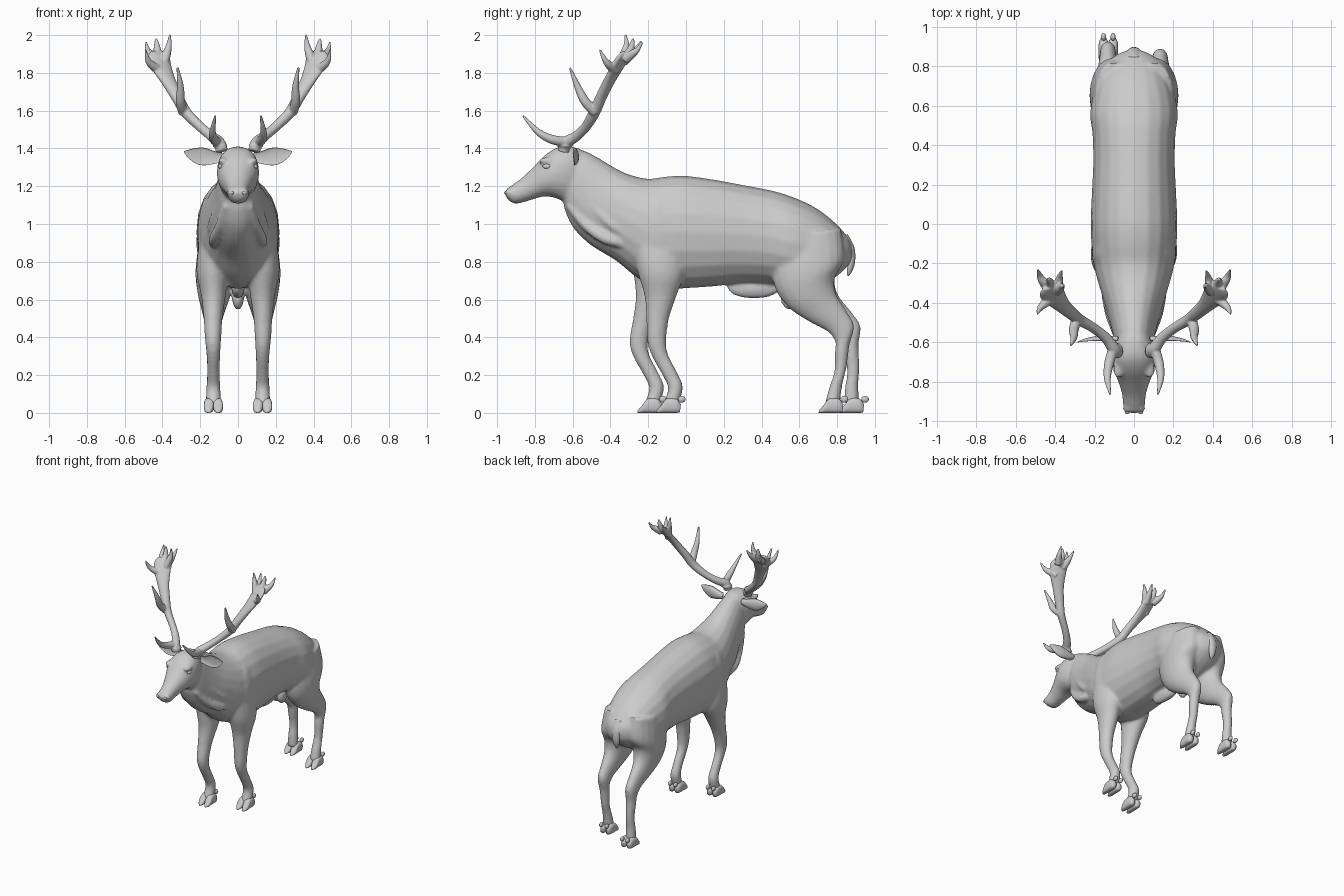
import bpy, bmesh, math
from mathutils import Vector, Matrix

N = 20


def spline(rows, n=5):
    """Catmull-Rom interpolation through tuples of numbers."""
    out = []
    for i in range(len(rows) - 1):
        a, b, c, d = (rows[min(max(i + k, 0), len(rows) - 1)] for k in (-1, 0, 1, 2))
        for j in range(n):
            t = j / n
            out.append([0.5 * (2 * q + (r - p) * t + (2 * p - 5 * q + 4 * r - s) * t * t
                               + (3 * q - p - 3 * r + s) * t ** 3)
                        for p, q, r, s in zip(a, b, c, d)])
    return out + [list(rows[-1])]


def skin(bm, rings):
    rings = [[bm.verts.new(p) for p in r] for r in rings]
    for a, b in zip(rings, rings[1:]):
        for i in range(N):
            j = (i + 1) % N
            bm.faces.new((a[i], a[j], b[j], b[i]))
    bm.faces.new(rings[0])
    bm.faces.new(rings[-1])


def power(v, p):
    return math.copysign(abs(v) ** p, v)


def loft(bm, rows, p=1.0):
    """Rows: y,z of one outline edge, y,z of the opposite edge, half width, x."""
    rings = []
    for ya, za, yb, zb, w, x in spline(rows):
        c = Vector((x, (ya + yb) / 2, (za + zb) / 2))
        u = Vector((max(w, .003), 0, 0))
        v = Vector((0, (ya - yb) / 2, (za - zb) / 2))
        rings.append([c + u * power(math.cos(2 * math.pi * i / N), p)
                      + v * power(math.sin(2 * math.pi * i / N), p) for i in range(N)])
    skin(bm, rings)


def tube(bm, rows, s=1, side=(1, -.5, 0), hollow=False):
    """Rows: x, y, z, radius along side, radius across; s mirrors x."""
    rows = spline(rows)
    pts = [Vector((s * r[0], r[1], r[2])) for r in rows]
    side = Vector((s * side[0], side[1], side[2]))
    rings = []
    for k, (c, r) in enumerate(zip(pts, rows)):
        t = (pts[min(k + 1, len(pts) - 1)] - pts[max(k - 1, 0)]).normalized()
        u = (side - t * side.dot(t)).normalized()
        v = t.cross(u)
        ring = []
        for i in range(N):
            a = 2 * math.pi * i / N
            q = v * math.sin(a) * max(r[4], .002)
            if hollow and q.y < 0:
                q *= -.4
            ring.append(c + u * math.cos(a) * max(r[3], .002) + q)
        rings.append(ring)
    skin(bm, rings)


def ball(bm, loc, size):
    m = Matrix.Translation(loc) @ Matrix.Diagonal((*size, 1))
    bmesh.ops.create_uvsphere(bm, u_segments=20, v_segments=12, radius=1, matrix=m)


def finish(bm, name, voxel=0, smooth=0):
    bmesh.ops.recalc_face_normals(bm, faces=bm.faces[:])
    for f in bm.faces:
        f.smooth = True
    me = bpy.data.meshes.new(name)
    bm.to_mesh(me)
    bm.free()
    ob = bpy.data.objects.new(name, me)
    bpy.context.collection.objects.link(ob)
    if voxel:
        r = ob.modifiers.new("Fuse", 'REMESH')
        r.mode, r.voxel_size, r.use_smooth_shade = 'VOXEL', voxel, True
        m = ob.modifiers.new("Relax", 'SMOOTH')
        m.factor, m.iterations = .5, smooth
    return ob


# torso and neck: top edge, bottom edge, half width
body = bmesh.new()
torso = [(.883, .89, .88, .81, .03), (.85, .94, .85, .77, .10), (.78, 1.015, .78, .71, .16),
         (.68, 1.09, .68, .66, .2), (.56, 1.145, .56, .66, .222), (.45, 1.178, .45, .68, .21),
         (.3, 1.207, .3, .685, .207), (.15, 1.235, .15, .67, .214), (0, 1.255, 0, .66, .22),
         (-.1, 1.252, -.12, .66, .215), (-.2, 1.24, -.25, .71, .2), (-.3, 1.262, -.37, .805, .17),
         (-.38, 1.3, -.5, .885, .138), (-.46, 1.348, -.59, .97, .115),
         (-.53, 1.385, -.637, 1.06, .1), (-.58, 1.39, -.65, 1.12, .085)]
loft(body, [r + (0,) for r in torso], .93)

# head
head = [(-.52, 1.37, -.58, 1.18, .06), (-.58, 1.405, -.63, 1.12, .098), (-.67, 1.408, -.7, 1.14, .112),
        (-.74, 1.37, -.755, 1.145, .1), (-.81, 1.3, -.81, 1.13, .076), (-.87, 1.243, -.86, 1.115, .06),
        (-.92, 1.207, -.9, 1.107, .056), (-.95, 1.185, -.925, 1.115, .045), (-.962, 1.165, -.945, 1.13, .02)]
loft(body, [r + (0,) for r in head], .9)

# legs: front edge, back edge, half width, x; the left pair is stepped outward
fore = [(-.29, .92, 0, .92, .085, .12), (-.26, .76, -.01, .74, .085, .135), (-.22, .62, -.05, .62, .065, .13),
        (-.21, .5, -.09, .5, .05, .132), (-.205, .38, -.105, .38, .042, .132), (-.18, .3, -.095, .31, .036, .13),
        (-.125, .2, -.05, .22, .033, .13), (-.095, .13, -.017, .14, .037, .13), (-.12, .05, -.035, .05, .04, .13)]
hind = [(.46, .92, .82, .98, .1, .1), (.46, .7, .84, .82, .11, .115), (.53, .57, .79, .72, .09, .125),
        (.64, .49, .795, .63, .065, .13), (.75, .43, .85, .54, .046, .132), (.79, .375, .89, .46, .04, .132),
        (.788, .32, .866, .36, .036, .132), (.785, .22, .85, .24, .032, .132),
        (.757, .13, .828, .15, .035, .132), (.735, .05, .815, .05, .04, .132)]
hooves = bmesh.new()
for rows, step, z0, span, toe in ((fore, -.1, .85, .5, -.082), (hind, .11, .6, .6, .778)):
    for s in (1, -1):
        shift = step if s < 0 else 0
        leg = []
        for ya, za, yb, zb, w, x in rows:
            d = shift * min(1, max(0, (z0 - (za + zb) / 2) / span))
            leg.append((ya + d, za, yb + d, zb, w, s * x))
        loft(body, leg)
        # cloven hoof and dewclaws
        y = toe + shift
        for k in (-1, 1):
            x = s * .13 + k * .024
            loft(hooves, [(y + .055, .045, y + .05, .004, .014, x), (y + .03, .075, y + .03, 0, .024, x),
                          (y - .02, .075, y - .025, 0, .026, x), (y - .05, .04, y - .055, 0, .022, x + k * .002),
                          (y - .074, .012, y - .076, 0, .008, x)], .75)
            ball(hooves, (x, y + .06, .072), (.013, .02, .018))

# neck folds, brows, cheeks, nostril rims, shoulder blades
for s in (1, -1):
    tube(body, [(.06, -.62, 1.1, .02, .02), (.09, -.53, .995, .03, .028), (.125, -.42, .92, .03, .03),
                (.13, -.3, .89, .02, .02)], s)
    tube(body, [(.075, -.58, 1.19, .015, .015), (.11, -.48, 1.08, .022, .022), (.138, -.38, .985, .025, .025),
                (.15, -.27, .93, .015, .015)], s)
    ball(body, (s * .08, -.735, 1.335), (.025, .05, .018))
    ball(body, (s * .035, -.935, 1.165), (.022, .025, .025))
    ball(body, (s * .13, -.14, .95), (.085, .13, .22))

# underside
ball(body, (0, .36, .66), (.035, .14, .055))
ball(body, (0, .55, .61), (.032, .05, .065))
finish(body, "body", .011, 5)
finish(hooves, "hooves")

# tail
bm = bmesh.new()
tube(bm, [(0, .83, .93, .035, .03), (0, .868, .87, .035, .024), (0, .875, .8, .03, .02),
          (0, .865, .75, .018, .013), (0, .857, .725, .003, .003)], side=(1, 0, 0))
finish(bm, "tail")

# eyes and nostrils
bm = bmesh.new()
for s in (1, -1):
    ball(bm, (s * .091, -.735, 1.305), (.014, .024, .014))
    ball(bm, (s * .034, -.955, 1.165), (.012, .008, .009))
finish(bm, "eyes_and_nostrils")

# ears
for s, label in ((1, "right"), (-1, "left")):
    bm = bmesh.new()
    tube(bm, [(.08, -.59, 1.355, .022, .022), (.125, -.592, 1.352, .034, .026), (.19, -.592, 1.358, .047, .024),
              (.245, -.595, 1.37, .031, .015), (.285, -.6, 1.383, .004, .004)], s, (0, 0, 1), True)
    finish(bm, label + "_ear")

# antlers: beam flattening into a palm, then tines
beam = [(.085, -.65, 1.385, .032, .032), (.1, -.635, 1.43, .032, .032), (.14, -.58, 1.465, .027, .027),
        (.2, -.53, 1.515, .025, .026), (.275, -.485, 1.59, .028, .03), (.32, -.45, 1.67, .034, .028),
        (.365, -.41, 1.75, .042, .026), (.405, -.365, 1.83, .06, .024), (.42, -.335, 1.88, .064, .019),
        (.425, -.315, 1.91, .04, .012)]
tines = [[(.1, -.62, 1.435), (.125, -.7, 1.445), (.135, -.78, 1.485), (.12, -.865, 1.575)],
         [(.29, -.48, 1.59), (.305, -.535, 1.65), (.305, -.575, 1.73), (.32, -.615, 1.83)],
         [(.41, -.37, 1.81), (.455, -.405, 1.84), (.478, -.43, 1.87), (.49, -.458, 1.925)],
         [(.39, -.34, 1.86), (.375, -.325, 1.91), (.365, -.315, 1.95), (.36, -.32, 2.005)],
         [(.44, -.32, 1.87), (.465, -.285, 1.9), (.478, -.26, 1.92), (.487, -.23, 1.965)],
         [(.41, -.33, 1.87), (.425, -.3, 1.91), (.43, -.285, 1.95), (.435, -.28, 1.985)],
         [(.39, -.33, 1.86), (.38, -.29, 1.9), (.375, -.265, 1.925), (.365, -.235, 1.97)]]
for s, label in ((1, "right"), (-1, "left")):
    bm = bmesh.new()
    tube(bm, beam, s)
    for i, pts in enumerate(tines):
        radii = (.026, .025, .018, .006) if i < 2 else (.026, .022, .015, .005)
        tube(bm, [p + (r, r) for p, r in zip(pts, radii)], s)
    ball(bm, (s * .095, -.64, 1.415), (.04, .042, .016))
    finish(bm, label + "_antler", .0055, 4)
